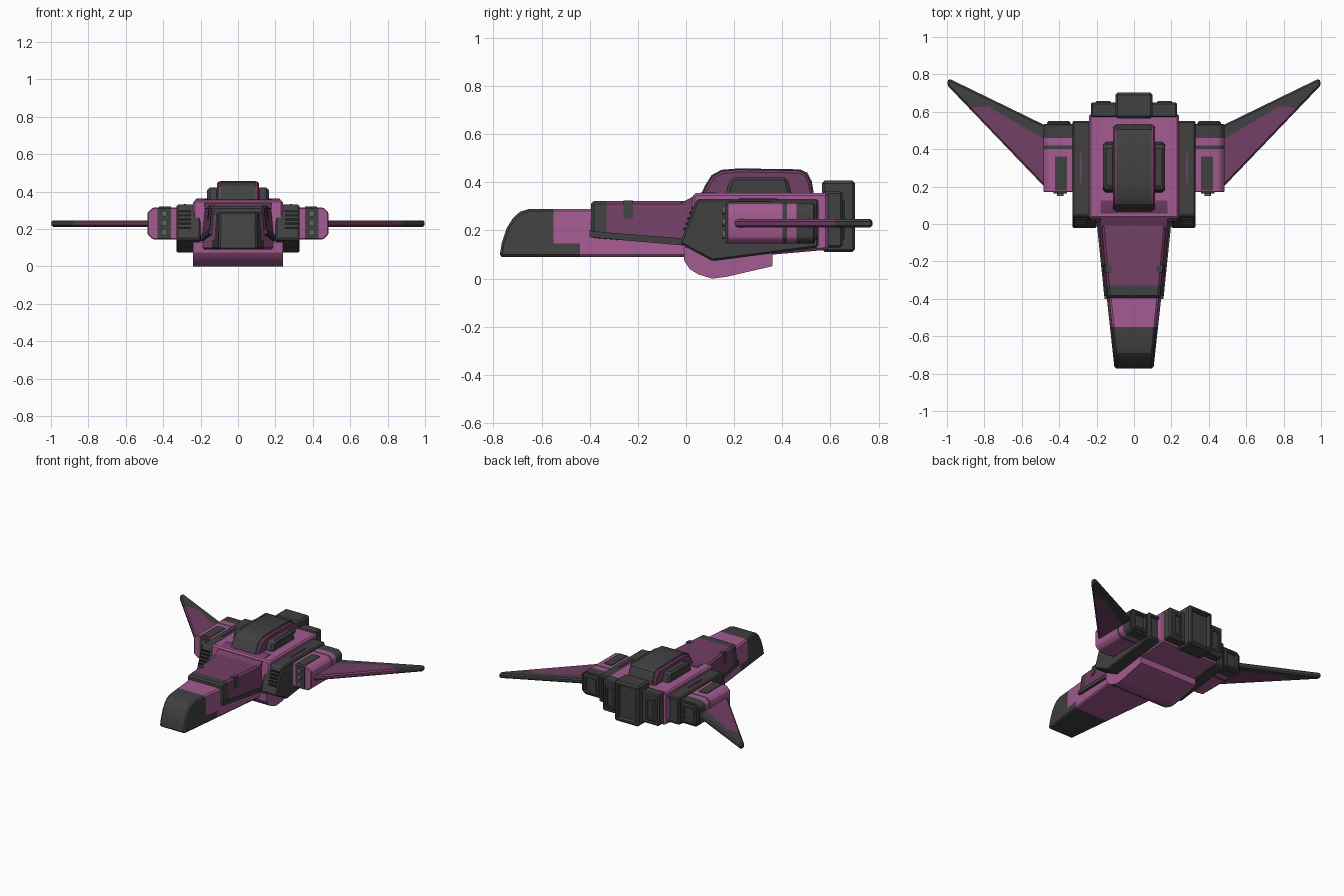
import bpy, bmesh
from math import radians
from mathutils import Matrix

if "Cube" in bpy.data.objects:
    bpy.data.objects.remove(bpy.data.objects["Cube"])


def material(name, rgb):
    m = bpy.data.materials.new(name)
    m.use_nodes = True
    m.diffuse_color = (*rgb, 1)
    bsdf = next(n for n in m.node_tree.nodes if n.type == 'BSDF_PRINCIPLED')
    bsdf.inputs["Base Color"].default_value = (*rgb, 1)
    bsdf.inputs["Roughness"].default_value = 0.7
    return m


MATS = [material("pink", (0.37, 0.105, 0.28)),
        material("dark purple", (0.17, 0.05, 0.13)),
        material("charcoal", (0.052, 0.052, 0.052)),
        material("black", (0.016, 0.016, 0.016)),
        material("gunmetal", (0.12, 0.12, 0.12))]
PINK, PURPLE, DARK, BLACK, METAL = range(5)


def finish(name, bm, color, mirror=False):
    bmesh.ops.recalc_face_normals(bm, faces=bm.faces)
    for f in bm.faces:
        f.material_index = color(f.calc_center_median()) if callable(color) else color
    me = bpy.data.meshes.new(name)
    bm.to_mesh(me)
    bm.free()
    for m in MATS:
        me.materials.append(m)
    ob = bpy.data.objects.new(name, me)
    bpy.context.collection.objects.link(ob)
    if mirror:
        ob.modifiers.new("mirror", 'MIRROR')
    bpy.ops.object.select_all(action='DESELECT')
    ob.select_set(True)
    bpy.context.view_layer.objects.active = ob
    bpy.ops.object.shade_smooth_by_angle(angle=radians(25))
    return ob


def slab(name, outline, lo, hi, color, axis='x', bevel=0, warp=None, cuts=(),
         mirror=False, recess=0):
    """Extrude an outline: (y, z) along x, or (x, y) along z, or (x, z) along y."""
    place = {'x': lambda a, b, t: (t, a, b), 'y': lambda a, b, t: (a, t, b),
             'z': lambda a, b, t: (a, b, t)}[axis]
    bm = bmesh.new()
    rings = [[bm.verts.new(place(a, b, t)) for a, b in outline] for t in (lo, hi)]
    for ring in rings:
        bm.faces.new(ring)
    for i in range(len(outline)):
        bm.faces.new([rings[0][i - 1], rings[0][i], rings[1][i], rings[1][i - 1]])
    if warp:
        for v in bm.verts:
            v.co.x *= warp(v.co)
    bmesh.ops.recalc_face_normals(bm, faces=bm.faces)
    if bevel:
        edges = [e for e in bm.edges if e.calc_face_angle() > radians(35)]
        bmesh.ops.bevel(bm, geom=edges, offset=bevel, segments=1, affect='EDGES',
                        clamp_overlap=True)
    if recess:  # sunken panel in the rear face
        bm.normal_update()
        rear = max((f for f in bm.faces if f.normal.y > 0.9), key=lambda f: f.calc_area())
        bmesh.ops.inset_region(bm, faces=[rear], thickness=0.018)
        bmesh.ops.inset_region(bm, faces=[rear], thickness=0.006, depth=-recess)
    for co, no in cuts:
        bmesh.ops.bisect_plane(bm, geom=bm.verts[:] + bm.edges[:] + bm.faces[:],
                               plane_co=co, plane_no=no)
    return finish(name, bm, color, mirror)


def box(name, x, y, z, color, **kw):
    return slab(name, [(y[0], z[0]), (y[1], z[0]), (y[1], z[1]), (y[0], z[1])],
                *x, color, **kw)


# Nose: tapered wedge with a rounded dark tip
def nose_width(co):
    return (0.105 + (co.y + 0.77) * 0.11) * (1 - 0.5 * max(0, co.z - 0.09))


slab("nose", [(-0.775, 0.09), (0.05, 0.09), (0.05, 0.29), (-0.65, 0.29), (-0.69, 0.278),
              (-0.72, 0.25), (-0.745, 0.21), (-0.765, 0.15)], -1, 1,
     lambda c: DARK if c.y < -0.55 or (c.y < -0.44 and c.z < 0.145) else PINK,
     warp=nose_width, bevel=0.01,
     cuts=[((0, -0.55, 0), (0, 1, 0)), ((0, -0.44, 0), (0, 1, 0)),
           ((0, 0, 0.145), (0, 0, 1))])


# Raised collar behind the nose, with rails and small notches
def collar_width(co):
    return (0.153 + (co.y + 0.4) * 0.1) * (1 - 0.8 * max(0, co.z - 0.19))


slab("collar", [(-0.395, 0.17), (0.1, 0.13), (0.1, 0.322), (-0.395, 0.322)], -1, 1,
     lambda c: DARK if c.y < -0.33 else PURPLE, warp=collar_width, bevel=0.012,
     cuts=[((0, -0.33, 0), (0, 1, 0))])
slab("side_rail", [(-0.4, 0.172), (0.02, 0.135), (0.02, 0.165), (-0.33, 0.192),
                   (-0.4, 0.2)], 0.8, 1.03, DARK, warp=collar_width, mirror=True)
box("collar_notch", (0.8, 1.015), (-0.26, -0.22), (0.25, 0.325), DARK,
    warp=collar_width, mirror=True)
slab("neck", [(-0.03, 0.31), (0.06, 0.357), (0.125, 0.36), (0.125, 0.3)],
     -0.18, 0.18, PURPLE)

# Central hull and belly
slab("hull", [(0.0, 0.09), (0.03, 0.355), (0.59, 0.355), (0.59, 0.12), (0.36, 0.1)],
     -0.24, 0.24, PINK, bevel=0.01)
slab("belly", [(-0.01, 0.13), (-0.008, 0.075), (0.015, 0.04), (0.05, 0.018), (0.11, 0),
               (0.17, 0.008), (0.36, 0.052), (0.36, 0.13)], -0.24, 0.24, PINK)

# Cabin: purple shell, dark roof strip and side scoops
shell = [(0.06, 0.33), (0.085, 0.385), (0.11, 0.425), (0.15, 0.447), (0.22, 0.453),
         (0.47, 0.449), (0.5, 0.435), (0.518, 0.4), (0.528, 0.34)]
slab("cabin_shell", shell, -0.113, 0.113, PURPLE, bevel=0.01)
slab("cabin_roof", [(0.3 + (y - 0.3) * 1.02, z + 0.005) for y, z in shell],
     -0.094, 0.094, DARK)
slab("side_scoop", [(0.165, 0.34), (0.172, 0.385), (0.195, 0.423), (0.42, 0.423),
                    (0.443, 0.34)], 0.1, 0.165, DARK, bevel=0.014, mirror=True)

# Rear engine blocks
box("wide_engine", (-0.23, 0.23), (0.57, 0.65), (0.13, 0.362), DARK, bevel=0.008)
box("wide_engine_panel", (0.12, 0.21), (0.6, 0.658), (0.155, 0.335), DARK,
    bevel=0.01, recess=0.02, mirror=True)
box("main_engine", (-0.1, 0.1), (0.565, 0.703), (0.11, 0.408), DARK,
    bevel=0.012, recess=0.03)

# Inner side pods with front grilles
slab("inner_pod", [(-0.025, 0.145), (0.045, 0.33), (0.55, 0.33), (0.55, 0.13),
                   (0.11, 0.073)], 0.2, 0.33, DARK, bevel=0.008,
     recess=0.02, mirror=True)
for i in range(5):
    z = 0.2 + i * 0.022
    y = -0.025 + (z - 0.145) * 0.38
    box("grille_slat", (0.252, 0.318), (y - 0.006, y + 0.02), (z, z + 0.012), BLACK,
        mirror=True)
box("pod_top_slot", (0.277, 0.289), (0.22, 0.38), (0.328, 0.335), PURPLE, mirror=True)

# Outer gun pods, banded along their length
bands = (0.4, 0.42, 0.46)
slab("gun_pod", [(0.31, 0.145), (0.455, 0.145), (0.483, 0.17), (0.483, 0.29),
                 (0.455, 0.315), (0.31, 0.315)], 0.17, 0.535,
     lambda c: DARK if c.y > 0.46 or 0.4 < c.y < 0.42 else PINK,
     axis='y', bevel=0.005, mirror=True, cuts=[((0, y, 0), (0, 1, 0)) for y in bands])
box("gun_pod_rear", (0.34, 0.465), (0.5, 0.55), (0.16, 0.3), DARK, bevel=0.008,
    recess=0.015, mirror=True)
box("gun_pod_top_plate", (0.357, 0.422), (0.18, 0.36), (0.312, 0.32), DARK, mirror=True)
box("gun_pod_front_plate", (0.357, 0.43), (0.163, 0.172), (0.15, 0.312), DARK,
    mirror=True)
for z in (0.183, 0.233, 0.283):
    bm = bmesh.new()
    bmesh.ops.create_cone(bm, cap_ends=True, segments=12, radius1=0.018, radius2=0.018,
                          depth=0.05, matrix=Matrix.Translation((0.394, 0.175, z))
                          @ Matrix.Rotation(radians(90), 4, 'X'))
    finish("gun_barrel", bm, METAL, True)


# Swept wings with dark trailing edge and tip
def wing_color(c):
    trailing = c.y > 0.455 + 0.583 * (c.x - 0.48)
    tip = c.y > 0.63 - 0.111 * (c.x - 0.78)
    return DARK if trailing or tip else PURPLE


slab("wing", [(0.44, 0.165), (0.48, 0.2), (0.992, 0.735), (1.0, 0.75), (0.99, 0.778),
              (0.48, 0.53), (0.44, 0.51)], 0.212, 0.247, wing_color, axis='z',
     bevel=0.009, mirror=True,
     cuts=[((0.48, 0.455, 0), (-0.583, 1, 0)), ((0.78, 0.63, 0), (0.111, 1, 0))])
